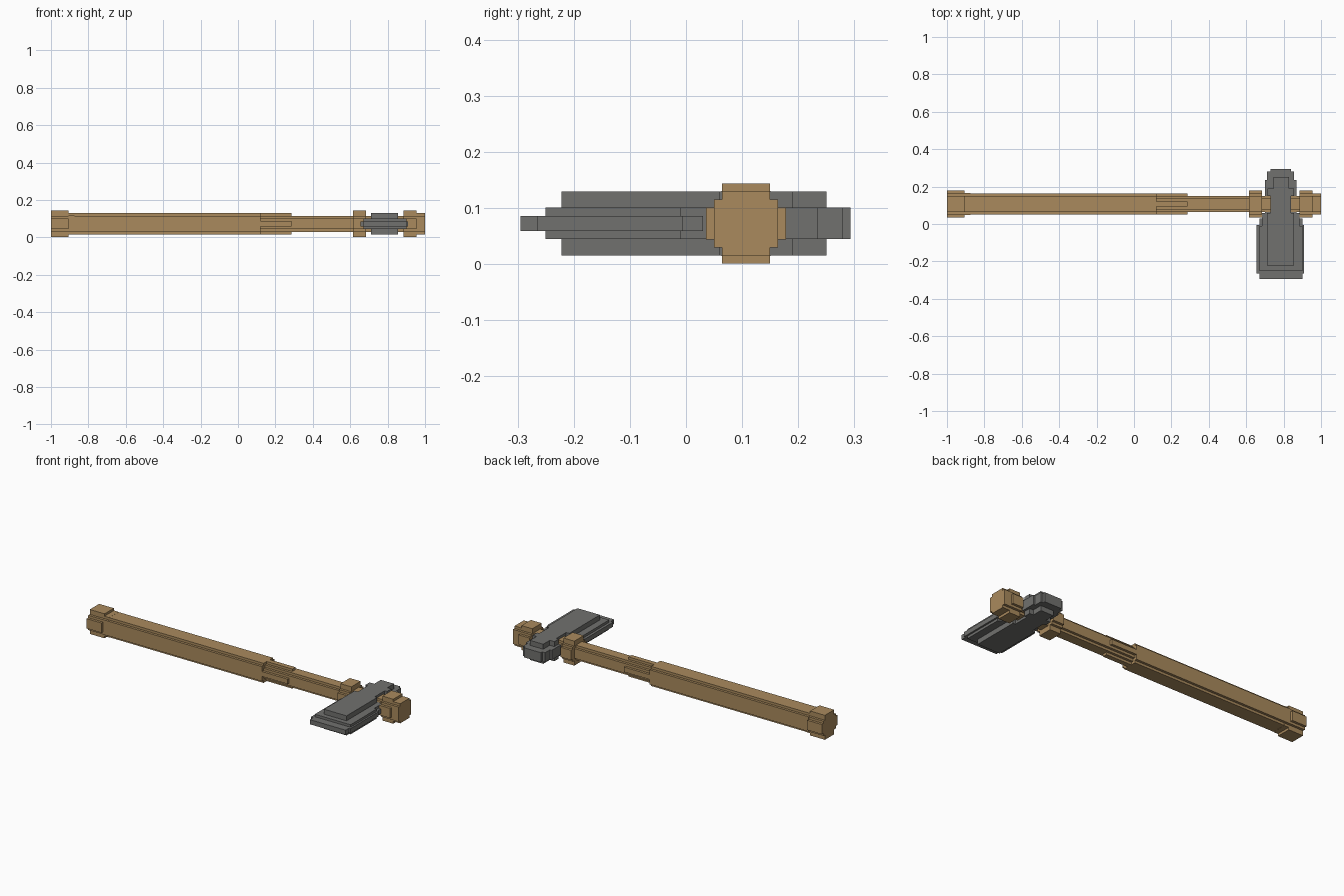
import bpy, bmesh

if "Cube" in bpy.data.objects:
    bpy.data.objects.remove(bpy.data.objects["Cube"])

def material(name, rgb):
    m = bpy.data.materials.new(name)
    m.diffuse_color = (*rgb, 1)
    m.use_nodes = True
    m.node_tree.nodes["Principled BSDF"].inputs["Base Color"].default_value = m.diffuse_color
    return m

wood = material("brown wood", (0.40, 0.255, 0.11))
steel = material("grey steel", (0.165, 0.165, 0.158))

U = 0.01425            # one step of the stair-stepped profiles
CY, CZ = 0.107, 0.0725  # handle axis


def prism(name, loop_a, loop_b, mat):
    """Closed solid between two matching outlines."""
    bm = bmesh.new()
    a = [bm.verts.new(p) for p in loop_a]
    b = [bm.verts.new(p) for p in loop_b]
    bm.faces.new(a)
    bm.faces.new(b)
    for i in range(len(a)):
        j = (i + 1) % len(a)
        bm.faces.new((a[i], a[j], b[j], b[i]))
    bmesh.ops.recalc_face_normals(bm, faces=bm.faces)
    me = bpy.data.meshes.new(name)
    bm.to_mesh(me)
    bm.free()
    me.materials.append(mat)
    ob = bpy.data.objects.new(name, me)
    bpy.context.collection.objects.link(ob)
    return ob


def rod(name, x0, x1, steps):
    """Stepped round bar along x; steps are (half width, half height)."""
    quad = []
    for i, (w, h) in enumerate(steps):
        quad.append((w, h))
        if i + 1 < len(steps):
            quad.append((steps[i + 1][0], h))
    rev = quad[::-1]
    pts = (quad + [(-w, h) for w, h in rev]
           + [(-w, -h) for w, h in quad] + [(w, -h) for w, h in rev])
    ring = lambda x: [(x, CY + w * U, CZ + h * U) for w, h in pts]
    return prism(name, ring(x0), ring(x1), wood)


def slab(name, half_z, rows):
    """Flat stepped plate; rows are (y start, y end, x min, x max)."""
    left, right = [], []
    for y0, y1, xa, xb in rows:
        left += [(xa, y0), (xa, y1)]
        right += [(xb, y0), (xb, y1)]
    pts = right + left[::-1]
    return prism(name, [(x, y, CZ - half_z) for x, y in pts],
                 [(x, y, CZ + half_z) for x, y in pts], steel)


ROUND10 = [(5, 2), (4, 3), (3, 5)]
ROUND8 = [(4, 3), (3, 4)]
ROUND6 = [(3, 2), (2, 3)]

# Handle
rod("pommel", -1.0, -0.905, ROUND10)
rod("pommel_neck", -0.906, -0.875, [(4.05, 3.05), (3.05, 4.05)])
rod("grip", -0.88, 0.12, ROUND8)
rod("grip_taper", 0.12, 0.285, [(4, 1), (3, 2), (2, 3), (1, 4)])
rod("shaft", 0.284, 0.96, ROUND6)
rod("lower_collar", 0.615, 0.685, ROUND10)
rod("upper_collar", 0.885, 0.955, ROUND10)
rod("handle_tip", 0.954, 1.0, ROUND8)

# Axe head: thick core, middle layer and thin cutting edge
slab("head_core", 0.057, [
    (-0.222, 0.06, 0.71, 0.855), (0.06, 0.15, 0.73, 0.84),
    (0.15, 0.19, 0.715, 0.855), (0.19, 0.25, 0.745, 0.83)])
slab("head_body", 0.028, [
    (-0.25, -0.01, 0.67, 0.90), (-0.01, 0.06, 0.685, 0.885),
    (0.06, 0.235, 0.70, 0.868), (0.235, 0.28, 0.712, 0.855),
    (0.28, 0.293, 0.73, 0.84)])
slab("blade_edge", 0.0135, [
    (-0.295, -0.265, 0.67, 0.90), (-0.265, -0.005, 0.655, 0.91),
    (-0.005, 0.03, 0.67, 0.90)])
